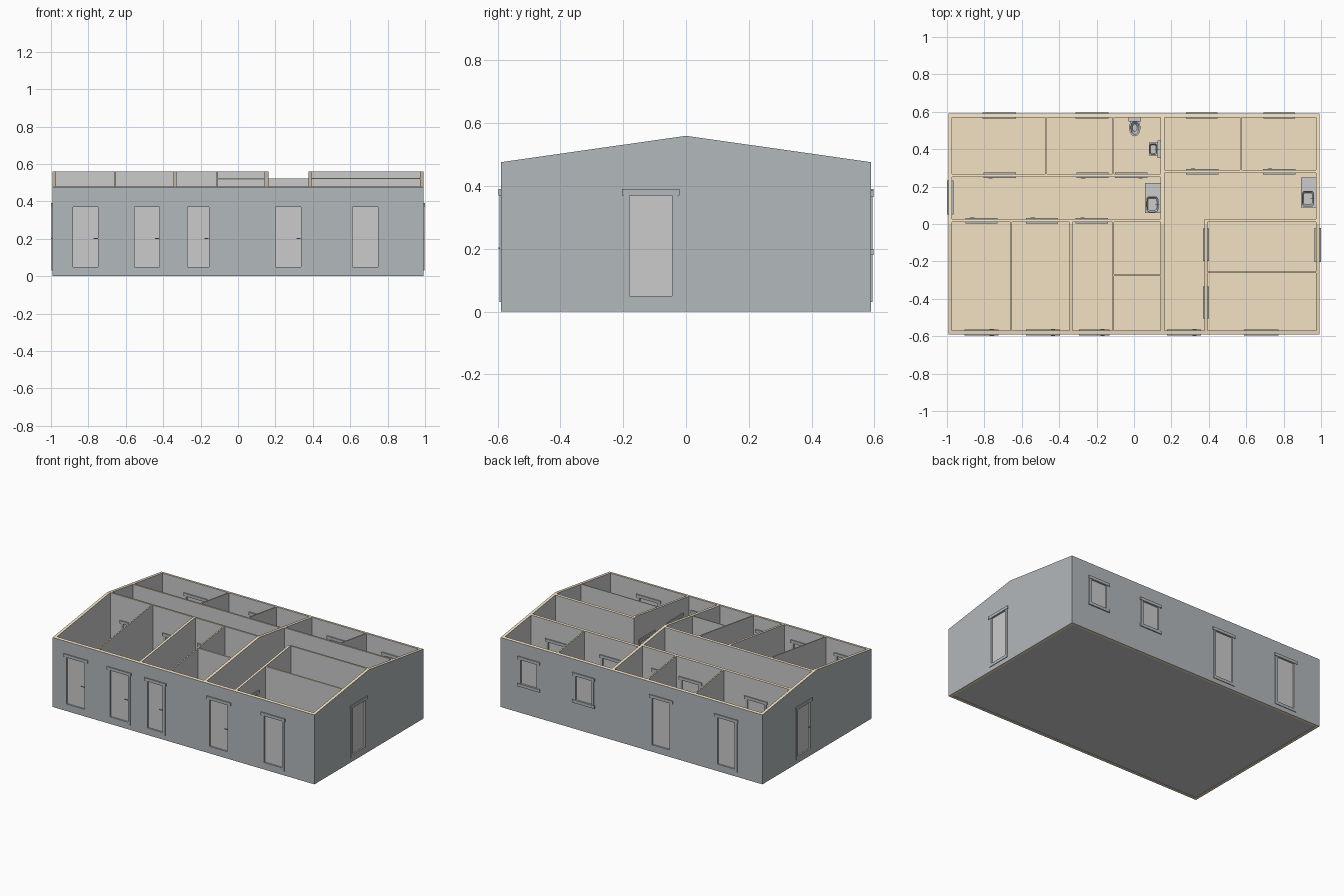
import bpy, bmesh, math
from mathutils import Matrix, Vector

if "Cube" in bpy.data.objects:
    bpy.data.objects.remove(bpy.data.objects["Cube"])

HX, HY, T = 0.992, 0.59, 0.02          # half length, half depth, outer wall thickness
EAVE, RIDGE, FLOOR = 0.476, 0.56, 0.01


def material(name, col):
    m = bpy.data.materials.new(name)
    m.diffuse_color = (*col, 1)
    m.use_nodes = True
    m.node_tree.nodes["Principled BSDF"].inputs["Base Color"].default_value = m.diffuse_color
    return m


plaster = material("plaster", (0.8, 0.8, 0.8))
cladding = material("cladding", (0.45, 0.48, 0.5))
timber = material("timber", (0.9, 0.76, 0.54))


def make(name, bm, mats=()):
    bmesh.ops.recalc_face_normals(bm, faces=bm.faces)
    me = bpy.data.meshes.new(name)
    bm.to_mesh(me)
    bm.free()
    for m in mats:
        me.materials.append(m)
    ob = bpy.data.objects.new(name, me)
    bpy.context.collection.objects.link(ob)
    return ob


def box(bm, x0, x1, y0, y1, z0, z1):
    c = Vector(((x0 + x1) / 2, (y0 + y1) / 2, (z0 + z1) / 2))
    s = Matrix.Diagonal((x1 - x0, y1 - y0, z1 - z0, 1))
    bmesh.ops.create_cube(bm, size=1, matrix=Matrix.Translation(c) @ s)


def loft(bm, rings, p=2, n=32):
    """Skin superellipse rings (cx, cy, rx, ry, z) and cap both ends."""
    loops = []
    for cx, cy, rx, ry, z in rings:
        loop = []
        for i in range(n):
            c, s = math.cos(math.tau * i / n), math.sin(math.tau * i / n)
            loop.append(bm.verts.new((cx + rx * math.copysign(abs(c) ** (2 / p), c),
                                      cy + ry * math.copysign(abs(s) ** (2 / p), s), z)))
        loops.append(loop)
    for a, b in zip(loops, loops[1:]):
        for i in range(n):
            bm.faces.new((a[i], a[(i + 1) % n], b[(i + 1) % n], b[i]))
    bm.faces.new(loops[0])
    bm.faces.new(loops[-1])


def cut(ob, cutter):
    cutter.hide_render = True
    cutter.hide_set(True)
    mod = ob.modifiers.new("cut", "BOOLEAN")
    mod.operation, mod.object, mod.solver = "DIFFERENCE", cutter, "EXACT"


# Openings: name, wall direction, centre along wall, wall position, thickness,
# panel width, bottom, top, handle side (0 = none)
D0, D1 = 0.05, 0.37
openings = []
for c, w, h in ((-0.815, .135, 1), (-0.487, .135, 1), (-0.212, .115, 1), (0.268, .135, 1), (0.68, .135, 0)):
    openings.append(("front_door", "x", c, -HY + T / 2, T, w, D0, D1, h))
for c in (-0.72, -0.225):
    openings.append(("back_door", "x", c, HY - T / 2, T, 0.13, D0, D1, 0))
for c in (0.362, 0.777):
    openings.append(("back_window", "x", c, HY - T / 2, T, 0.12, 0.2, 0.365, 0))
openings.append(("left_door", "y", 0.142, -HX + T / 2, T, 0.135, D0, D1, -1))
openings.append(("right_door", "y", -0.112, HX - T / 2, T, 0.135, D0, D1, 0))
TI = 0.016
for c, h in ((-0.718, -1), (-0.222, -1), (-0.015, 1)):
    openings.append(("room_door", "x", c, 0.26, TI, 0.125, D0, D1, h))
for c in (-0.815, -0.492, -0.225):
    openings.append(("room_door", "x", c, 0.018, TI, 0.125, D0, D1, -1))
for c in (0.365, 0.777):
    openings.append(("room_door", "x", c, 0.28, TI, 0.125, D0, D1, -1))
for c in (-0.11, -0.42):
    openings.append(("room_door", "y", c, 0.385, TI, 0.125, D0, D1, -1))

holes = bmesh.new()


def opening(name, axis, c, pos, t, w, z0, z1, handle):
    h, f, rot = w / 2, 0.02, Matrix.Identity(4)
    at = (c, pos, 0)
    if axis == "y":
        rot, at = Matrix.Rotation(math.pi / 2, 4, "Z"), (pos, c, 0)
    place = Matrix.Translation(at) @ rot
    # hole through the wall
    one = bmesh.ops.create_cube(holes, size=1)["verts"]
    bmesh.ops.transform(holes, verts=one, matrix=place @ Matrix.Translation((0, 0, (z0 + z1) / 2))
                        @ Matrix.Diagonal((w, t + 0.03, z1 - z0, 1)))
    # recessed panel
    bm = bmesh.new()
    box(bm, -h, h, -0.004, 0.004, z0, z1)
    make(name + "_panel", bm, [plaster]).matrix_world = place
    # frame with wider head (and sill on windows), on both wall faces
    bm = bmesh.new()
    for s in (-1, 1):
        a, b, d = s * t / 2, s * (t / 2 + 0.004), s * (t / 2 + 0.007)
        sill = "window" in name
        for x0, x1 in ((-h - 0.018, -h), (h, h + 0.018)):
            box(bm, x0, x1, min(a, b), max(a, b), z0, z1)
        box(bm, -h - 0.024, h + 0.024, min(a, d), max(a, d), z1, z1 + f)
        e = 0.024 if sill else 0.018
        y = d if sill else b
        box(bm, -h - e, h + e, min(a, y), max(a, y), z0 - f, z0)
    make(name + "_frame", bm, [cladding]).matrix_world = place
    # lever handles
    if handle:
        bm = bmesh.new()
        for s in (-1, 1):
            a, b, d = s * 0.003, s * (t / 2 + 0.005), s * (t / 2 + 0.008)
            u = handle * (h - 0.004)
            box(bm, u - 0.002, u + 0.002, min(a, b), max(a, b), 0.2, 0.204)
            v = u - handle * 0.018
            box(bm, min(u, v) - 0.002, max(u, v) + 0.002, min(b, d), max(b, d), 0.2, 0.204)
        make(name + "_handle", bm, [cladding]).matrix_world = place


for o in openings:
    opening(*o)
hole_cutter = make("opening_cutter", holes)


# Walls: yz profile following the roof pitch, extruded along x
def roof(y):
    return RIDGE - (RIDGE - EAVE) * abs(y) / HY


def wall(name, x0, x1, y0, y1, z0=FLOOR):
    bm = bmesh.new()
    pts = [(y0, z0), (y1, z0), (y1, roof(y1))] + ([(0, RIDGE)] if y0 < 0 < y1 else []) + [(y0, roof(y0))]
    f = bm.faces.new([bm.verts.new((x0, y, z)) for y, z in pts])
    ext = bmesh.ops.extrude_face_region(bm, geom=[f])["geom"]
    bmesh.ops.translate(bm, verts=[v for v in ext if isinstance(v, bmesh.types.BMVert)], vec=(x1 - x0, 0, 0))
    bmesh.ops.recalc_face_normals(bm, faces=bm.faces)
    for f in bm.faces:
        m = f.calc_center_median()
        if abs(f.normal.z) > 0.5:
            f.material_index = 2
        elif abs(m.x) > HX - 0.001 or abs(m.y) > HY - 0.001:
            f.material_index = 1
    cut(make(name, bm, [plaster, cladding, timber]), hole_cutter)


IX, IY = HX - T, HY - T
wall("left_gable_wall", -HX, -IX, -HY, HY, 0)
wall("right_gable_wall", IX, HX, -HY, HY, 0)
wall("front_wall", -IX, IX, -HY, -IY, 0)
wall("back_wall", -IX, IX, IY, HY, 0)

k, n = TI / 2, 0.004                   # half thickness of normal and thin partitions
wall("spine_wall", 0.152 - 0.01, 0.152 + 0.01, -IY, IY)
wall("corridor_back_wall", -IX, 0.142, 0.26 - k, 0.26 + k)
wall("corridor_front_wall", -IX, 0.142, 0.018 - k, 0.018 + k)
wall("right_back_rooms_wall", 0.162, IX, 0.28 - k, 0.28 + k)
wall("right_front_rooms_wall", 0.377, IX, 0.018 - k, 0.018 + k)
wall("hall_side_wall", 0.385 - k, 0.385 + k, -IY, 0.01)
wall("right_rooms_partition", 0.393, IX, -0.258 - n, -0.258 + n)
wall("store_partition", -0.106, 0.142, -0.275 - n, -0.275 + n)
for x, t in ((-0.47, n), (-0.11, n)):
    wall("back_left_partition", x - t, x + t, 0.268, IY)
wall("back_right_partition", 0.57 - n, 0.57 + n, 0.288, IY)
for x, t in ((-0.657, n), (-0.338, k), (-0.11, n)):
    wall("front_left_partition", x - t, x + t, -IY, 0.01)

# Floor slab, timber on top
bm = bmesh.new()
box(bm, -IX, IX, -IY, IY, 0.002, FLOOR)
for f in bm.faces:
    f.material_index = 1 if f.normal.z > 0.5 else 0
make("floor", bm, [plaster, timber])

# Toilet
bm = bmesh.new()
x, y = 0.004, 0.515
loft(bm, [(x, y + .02, .018, .03, FLOOR), (x, y + .02, .016, .03, .035), (x, y, .03, .046, .07),
          (x, y, .03, .046, .08), (x, y, .022, .036, .08), (x, y, .012, .02, .055)])
bowl = make("toilet_bowl", bm)
bm = bmesh.new()
box(bm, x - .03, x + .03, 0.55, IY, .075, .135)
box(bm, x - .033, x + .033, 0.547, IY, .135, .142)
make("toilet_tank", bm)
bowl.select_set(True)
bpy.context.view_layer.objects.active = bowl
bpy.ops.object.shade_smooth_by_angle()


# Sink counters with a sunken basin and tap
def sink(name, x0, x1, y0, y1, top, bottom, bowl_box):
    bm = bmesh.new()
    box(bm, x0, x1, y0, y1, bottom, top)
    body = make(name, bm)
    cx, cy, rx, ry = bowl_box
    bm = bmesh.new()
    loft(bm, [(cx, cy, rx * .8, ry * .8, top - .03), (cx, cy, rx, ry, top - .02), (cx, cy, rx, ry, top + .02)], p=5)
    cut(body, make(name + "_basin_cutter", bm))
    bm = bmesh.new()
    box(bm, x1 - .01, x1 - .006, cy - .002, cy + .002, top, top + .03)
    box(bm, x1 - .03, x1 - .006, cy - .002, cy + .002, top + .03, top + .034)
    make(name + "_tap", bm)


sink("corridor_sink", 0.06, 0.142, 0.06, 0.22, 0.16, FLOOR, (0.098, 0.105, 0.03, 0.04))
sink("kitchen_sink", 0.892, IX, 0.088, 0.248, 0.16, FLOOR, (0.93, 0.135, 0.03, 0.04))
sink("wash_basin", 0.08, 0.142, 0.365, 0.435, 0.15, 0.1, (0.103, 0.4, 0.018, 0.028))
bm = bmesh.new()
box(bm, 0.126, 0.142, 0.352, 0.447, 0.09, 0.16)
make("wash_basin_back", bm)
